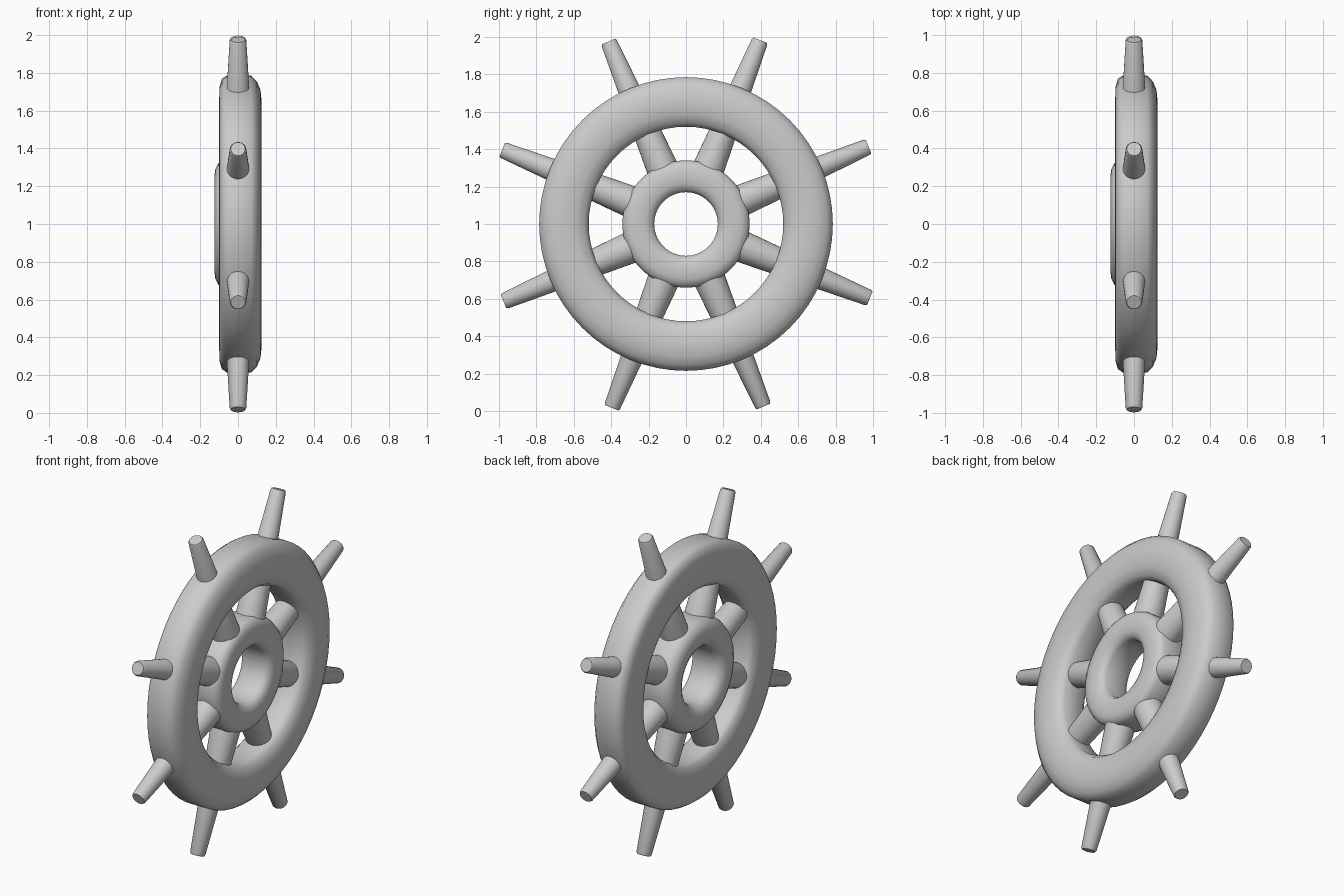
import bpy, bmesh, math
from mathutils import Matrix, Vector

if "Cube" in bpy.data.objects:
    bpy.data.objects.remove(bpy.data.objects["Cube"])

CENTRE = Vector((0, 0, 1))


def finish(bm, name, angle):
    bmesh.ops.recalc_face_normals(bm, faces=bm.faces[:])
    mesh = bpy.data.meshes.new(name)
    bm.to_mesh(mesh)
    bm.free()
    ob = bpy.data.objects.new(name, mesh)
    bpy.context.collection.objects.link(ob)
    bpy.ops.object.select_all(action='DESELECT')
    ob.select_set(True)
    bpy.context.view_layer.objects.active = ob
    bpy.ops.object.shade_smooth_by_angle(angle=math.radians(angle))
    return ob


def ring(name, profile, segments):
    """Revolve a closed (x, radius) profile around the wheel axis."""
    bm = bmesh.new()
    loops = []
    for i in range(segments):
        a = math.tau * i / segments
        loops.append([bm.verts.new((x, r * math.cos(a), 1 + r * math.sin(a)))
                      for x, r in profile])
    n = len(profile)
    for i in range(segments):
        p, q = loops[i], loops[(i + 1) % segments]
        for j in range(n):
            k = (j + 1) % n
            bm.faces.new((p[j], p[k], q[k], q[j]))
    return finish(bm, name, 45)


# Outer rim: shallow crown on both faces, a little deeper on +x
ring("rim", [(-.06, .785), (-.085, .768), (-.097, .73), (-.1, .655),
             (-.097, .59), (-.085, .54), (-.06, .52),
             (.07, .52), (.10, .54), (.119, .59), (.125, .65),
             (.119, .71), (.10, .755), (.07, .785)], 64)

# Central hub with a through hole, deeper on -x
ring("hub", [(.06, .34), (.085, .326), (.097, .295), (.1, .255),
             (.097, .215), (.085, .184), (.06, .17),
             (-.07, .17), (-.103, .188), (-.12, .22), (-.125, .255),
             (-.12, .29), (-.103, .322), (-.07, .34)], 64)

# Eight tapered spokes running through the rim to form the handles
SPOKE = [(.24, .09), (1.05, .044), (1.06, .038)]  # (distance, radius)
for i in range(8):
    a = math.radians(23 + 45 * i)
    out = Vector((0, math.cos(a), math.sin(a)))
    side = Vector((0, -math.sin(a), math.cos(a)))
    bm = bmesh.new()
    rows = []
    for d, r in SPOKE:
        rows.append([bm.verts.new(CENTRE + out * d
                                  + side * (r * math.cos(t))
                                  + Vector((r * math.sin(t), 0, 0)))
                     for t in (math.tau * s / 32 for s in range(32))])
    for p, q in zip(rows, rows[1:]):
        for s in range(32):
            k = (s + 1) % 32
            bm.faces.new((p[s], p[k], q[k], q[s]))
    bm.faces.new(rows[0])
    bm.faces.new(rows[-1])
    finish(bm, f"spoke_{i + 1}", 30)
